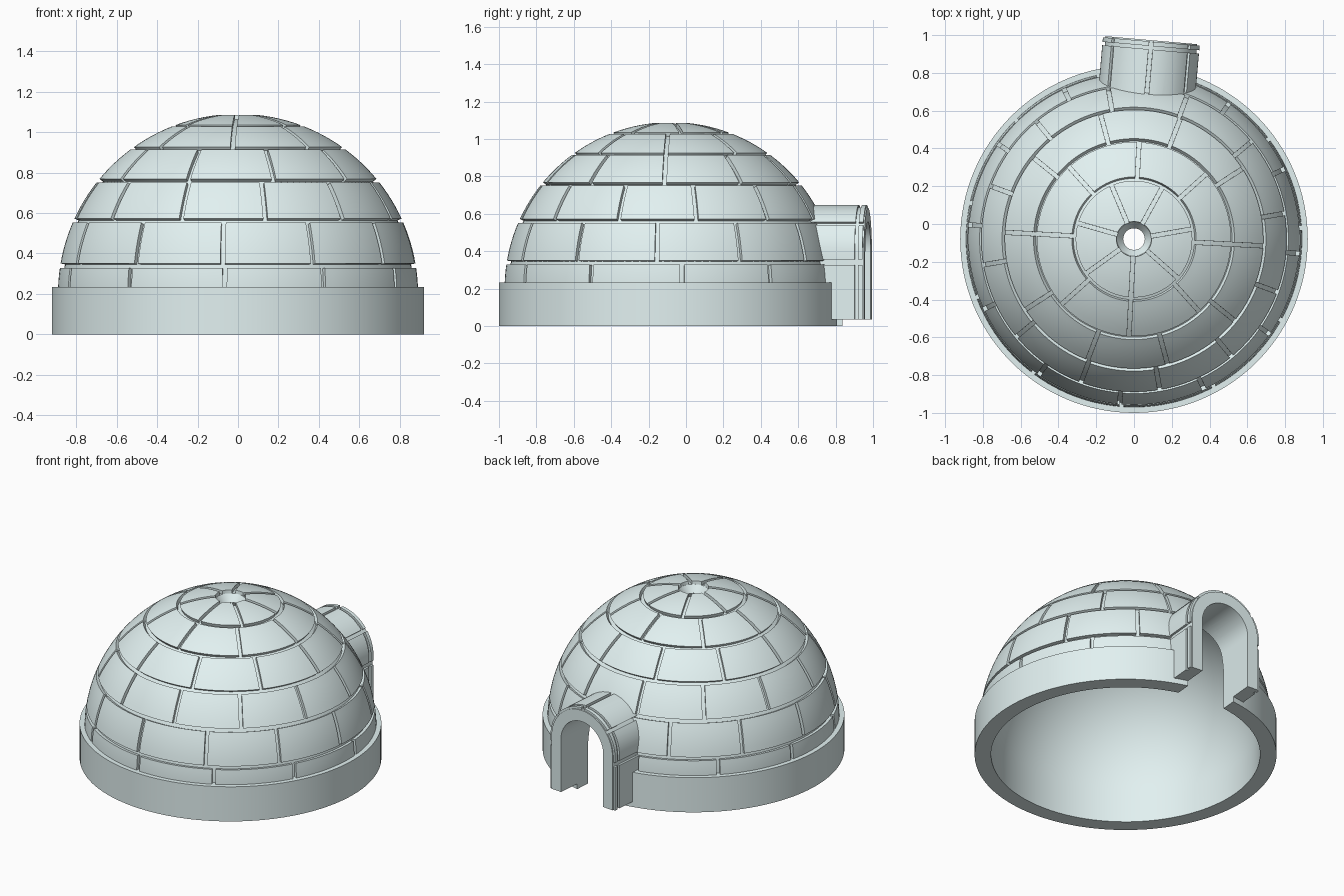
import bpy, bmesh
from math import sin, cos, pi, radians, acos

if "Cube" in bpy.data.objects:
    bpy.data.objects.remove(bpy.data.objects["Cube"])

CY, CZ = -0.08, 0.20            # dome centre
R, CORE, INNER = 0.89, 0.868, 0.82
GAP = 0.011                     # half width of a joint
TURN = radians(5)               # the tunnel is turned slightly
ARCH_Z, ARCH_R, DOOR_R, FOOT = 0.39, 0.257, 0.168, 0.035

ice = bpy.data.materials.new("ice")
ice.diffuse_color = (0.76, 0.88, 0.88, 1)
ice.use_nodes = True
ice.node_tree.nodes["Principled BSDF"].inputs["Base Color"].default_value = ice.diffuse_color


def lin(a, b, n):
    return [a + (b - a) * i / n for i in range(n + 1)]


def finish(name, bm):
    bmesh.ops.remove_doubles(bm, verts=bm.verts, dist=1e-5)
    bmesh.ops.recalc_face_normals(bm, faces=bm.faces)
    me = bpy.data.meshes.new(name)
    bm.to_mesh(me)
    bm.free()
    ob = bpy.data.objects.new(name, me)
    bpy.context.collection.objects.link(ob)
    me.materials.append(ice)
    return ob


def slab(bm, f, A, B, r0, r1):
    """Closed curved block: f(a, b, r) mapped over a grid, between two offsets."""
    g = [[[bm.verts.new(f(a, b, r)) for b in B] for a in A] for r in (r0, r1)]
    na, nb = len(A) - 1, len(B) - 1
    for i in range(na):
        for k in range(nb):
            for s in g:
                bm.faces.new((s[i][k], s[i + 1][k], s[i + 1][k + 1], s[i][k + 1]))
        for k in (0, nb):
            bm.faces.new((g[0][i][k], g[0][i + 1][k], g[1][i + 1][k], g[1][i][k]))
    for k in range(nb):
        for i in (0, na):
            bm.faces.new((g[0][i][k], g[0][i][k + 1], g[1][i][k + 1], g[1][i][k]))


def revolve(name, prof, n=128):
    bm = bmesh.new()
    rings = [[bm.verts.new((r * cos(2 * pi * i / n), CY + r * sin(2 * pi * i / n), z))
              for r, z in prof] for i in range(n)]
    m = len(prof)
    for i in range(n):
        a, b = rings[i], rings[(i + 1) % n]
        for k in range(m):
            q = (k + 1) % m
            if prof[k][0] > 0 or prof[q][0] > 0:
                bm.faces.new((a[k], b[k], b[q], a[q]))
    return finish(name, bm)


def arc(r, e0, e1, n=28):
    return [(r * cos(e), CZ + r * sin(e)) for e in lin(e0, e1, n)]


def cut(ob, cutter):
    m = ob.modifiers.new("cut", 'BOOLEAN')
    m.operation, m.solver, m.object = 'DIFFERENCE', 'EXACT', cutter
    bpy.context.view_layer.objects.active = ob
    bpy.ops.object.modifier_apply(modifier=m.name)


# Base ring and smooth inner shell with the smoke hole
shell = revolve("base_and_shell",
                [(INNER, 0), (0.92, 0), (0.92, 0.233), (CORE - 0.001, 0.233)]
                + arc(CORE, radians(3), acos(0.09 / CORE))
                + arc(INNER, acos(0.057 / INNER), 0))

# Dome blocks: bottom elevation, top elevation, count, first joint (degrees)
tiers = [(0, 9, 11, 265.7), (9, 24, 12, 265), (24, 39, 12, 279.7),
         (39, 54, 10, 285), (54, 69, 8, 267), (69, 84, 7, 267)]
bm = bmesh.new()
for lo, hi, count, start in tiers:
    ge = GAP / R
    e0 = radians(lo) + ge
    e1 = radians(hi) - (0 if hi == 84 else ge)
    for i in range(count):
        a0 = radians(start + 360 * i / count)
        a1 = a0 + 2 * pi / count

        def dome(e, t, r):
            g = GAP / (R * cos(e))
            a = a0 + g + (a1 - a0 - 2 * g) * t
            return (r * cos(e) * cos(a), CY + r * cos(e) * sin(a), CZ + r * sin(e))
        slab(bm, dome, lin(e0, e1, 6), lin(0, 1, 12), CORE - 0.012, R)
blocks = finish("dome_blocks", bm)


# Arch path: s in -1..0 is one leg, 0..pi the curve, pi..pi+1 the other leg
def arch(s, v, r, foot=FOOT):
    t = min(max(s, 0), pi)
    drop = max(-s, s - pi, 0) * (ARCH_Z - foot)
    u, z = r * cos(t), ARCH_Z + r * sin(t) - drop
    return (u * cos(TURN) + v * sin(TURN), CY + v * cos(TURN) - u * sin(TURN), z)


full = [-1] + lin(0, pi, 32) + [pi + 1]

# Entrance tunnel: arched wall with raised blocks and a front rim
bm = bmesh.new()
slab(bm, arch, full, [0.6, 1.057], DOOR_R, ARCH_R - 0.014)
wall = finish("tunnel_wall", bm)

bm = bmesh.new()
joints = [-1, -0.14, radians(38), pi / 2, radians(142), pi + 0.14, pi + 1]
for a, b in zip(joints, joints[1:]):
    a += GAP / ARCH_R if a > -1 else 0
    b -= GAP / ARCH_R if b < pi + 1 else 0
    S = sorted([a, b] + [s for s in full if a + 0.01 < s < b - 0.01])
    for v0, v1 in ((0.6, 1.008), (1.026, 1.05)):
        slab(bm, arch, S, [v0, v1], ARCH_R - 0.025, ARCH_R)
tunnel_blocks = finish("tunnel_blocks", bm)

# Cutters: doorway prism and the room inside the dome
bm = bmesh.new()
ends = [[bm.verts.new(arch(s, v, DOOR_R, -0.1)) for s in full] for v in (0.4, 1.3)]
for e in ends:
    bm.faces.new(e)
for i in range(len(full)):
    j = (i + 1) % len(full)
    bm.faces.new((ends[0][i], ends[0][j], ends[1][j], ends[1][i]))
door = finish("door_cutter", bm)
room = revolve("room_cutter", [(0, -0.1), (0.84, -0.1)] + arc(0.84, 0, pi / 2)[:-1]
               + [(0, CZ + 0.84)])

for ob in (shell, blocks):
    cut(ob, door)
for ob in (wall, tunnel_blocks):
    cut(ob, room)
for c in (door, room):
    bpy.data.objects.remove(c)

# Smooth shading with sharp edges kept
bpy.ops.object.select_all(action='DESELECT')
for ob in (shell, blocks, wall, tunnel_blocks):
    ob.select_set(True)
bpy.context.view_layer.objects.active = shell
bpy.ops.object.shade_smooth_by_angle(angle=radians(30))
